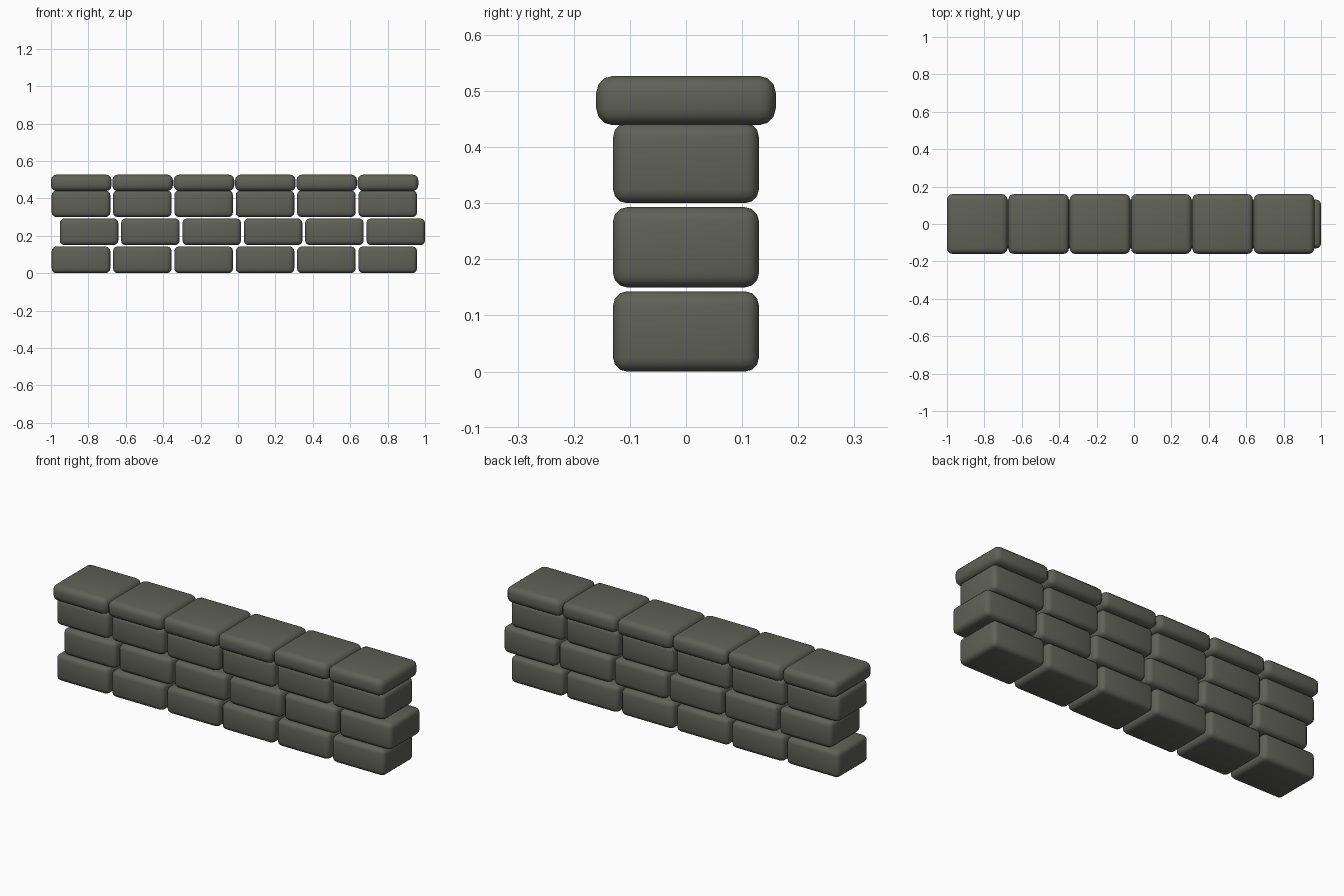
import bpy
import math

if "Cube" in bpy.data.objects:
    bpy.data.objects.remove(bpy.data.objects["Cube"])

stone = bpy.data.materials.new("grey_green_stone")
stone.diffuse_color = (0.115, 0.121, 0.096, 1)
stone.use_nodes = True
stone.node_tree.nodes["Principled BSDF"].inputs["Base Color"].default_value = stone.diffuse_color

PITCH = 0.328   # spacing of stones along the wall


def block(name, x, z0, size, radius):
    """Rounded stone whose left end is x and whose underside is z0."""
    bpy.ops.mesh.primitive_cube_add(size=1, location=(x + size[0] / 2, 0, z0 + size[2] / 2))
    ob = bpy.context.object
    ob.name = name
    ob.scale = size
    bpy.ops.object.transform_apply(location=False, rotation=False, scale=True)
    bev = ob.modifiers.new("rounding", 'BEVEL')
    bev.width = radius
    bev.segments = 3
    bev.limit_method = 'NONE'
    bpy.ops.object.modifier_apply(modifier=bev.name)
    ob.data.materials.append(stone)
    bpy.ops.object.shade_smooth_by_angle(angle=math.radians(40))


# three courses of wall stones, the middle one shifted sideways
for row, start in enumerate((-0.996, -0.953, -0.996)):
    for i in range(6):
        block(f"wall_stone_{row + 1}_{i + 1}", start + i * PITCH, row * 0.15,
              (0.313, 0.26, 0.143), 0.025)

# wider, thinner coping stones on top
for i in range(6):
    block(f"coping_stone_{i + 1}", -1.0 + i * PITCH, 0.439, (0.324, 0.32, 0.088), 0.03)
